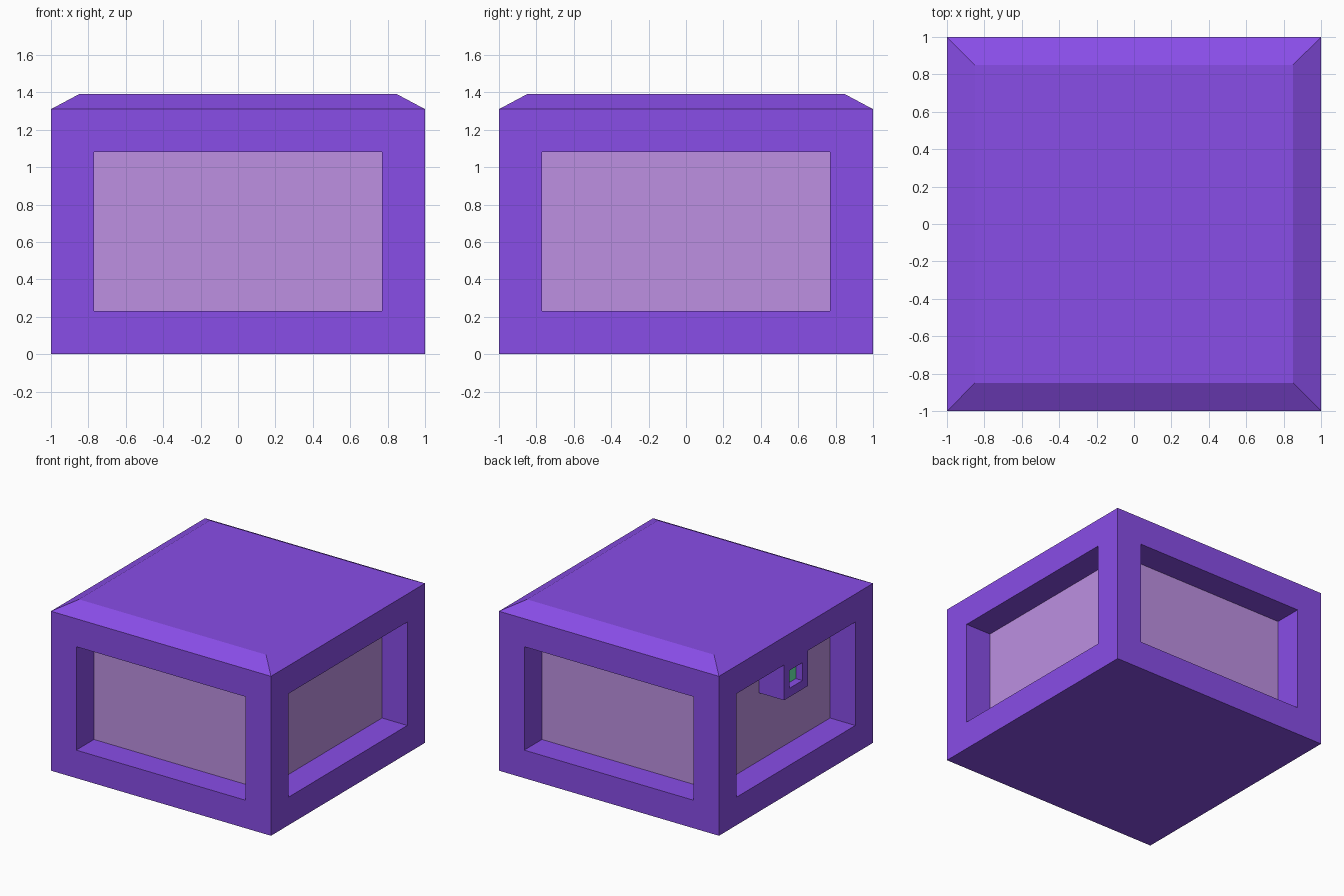
import bpy, bmesh
from mathutils import Vector

if "Cube" in bpy.data.objects:
    bpy.data.objects.remove(bpy.data.objects["Cube"])


def material(name, rgb):
    m = bpy.data.materials.new(name)
    m.diffuse_color = (*rgb, 1)
    m.use_nodes = True
    m.node_tree.nodes["Principled BSDF"].inputs["Base Color"].default_value = m.diffuse_color
    return m


purple = material("purple_casing", (0.25, 0.075, 0.80))
pale = material("pale_panel", (0.51, 0.28, 0.76))
green = material("green_light", (0.14, 0.85, 0.42))


def box(lo, hi):
    """bmesh box between two corners"""
    bm = bmesh.new()
    bmesh.ops.create_cube(bm, size=1)
    lo, hi = Vector(lo), Vector(hi)
    for v in bm.verts:
        v.co = Vector([(a + b) / 2 + c * (b - a) for a, b, c in zip(lo, hi, v.co)])
    bm.normal_update()
    return bm


def inset(bm, face, border):
    bmesh.ops.inset_individual(bm, faces=[face], thickness=border, use_even_offset=True)


def recess(bm, face, border, depth, slot):
    """straight-walled pocket with an even border; the floor takes a material slot"""
    normal = face.normal.copy()
    inset(bm, face, border)
    floor = bmesh.ops.extrude_discrete_faces(bm, faces=[face])["faces"][0]
    bmesh.ops.translate(bm, verts=list(floor.verts), vec=-normal * depth)
    floor.material_index = slot


def finish(bm, name, mats):
    me = bpy.data.meshes.new(name)
    bm.to_mesh(me)
    bm.free()
    for m in mats:
        me.materials.append(m)
    ob = bpy.data.objects.new(name, me)
    bpy.context.collection.objects.link(ob)
    return ob


# casing: four recessed side panels and a bevelled lid
WALL = 0.23
bm = box((-1, -1, 0), (1, 1, 1.31))
sides = [f for f in bm.faces if abs(f.normal.z) < 0.5]
lid = next(f for f in bm.faces if f.normal.z > 0.5)
inset(bm, lid, 0.15)
bmesh.ops.translate(bm, verts=list(lid.verts), vec=(0, 0, 0.08))
for f in sides:
    recess(bm, f, WALL, WALL, 1)
finish(bm, "casing", [purple, pale])

# latch block hanging from the top rail of the left side, with a lit socket
bm = box((-1, -0.155, 0.79), (-0.77, 0.155, 1.08))
front = next(f for f in bm.faces if f.normal.x < -0.5)
recess(bm, front, 0.072, 0.06, 1)
finish(bm, "latch_block", [purple, green])
